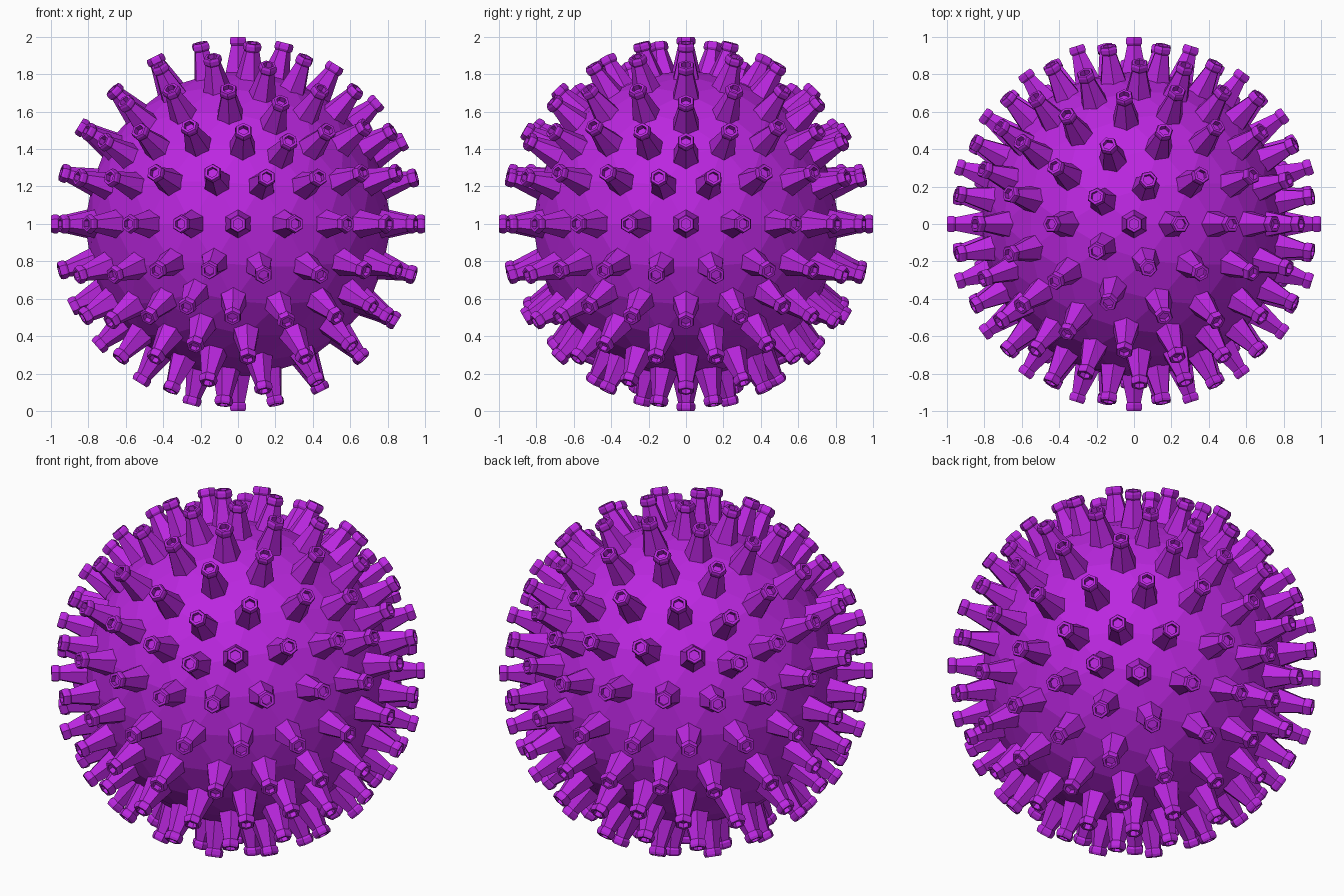
import bpy, bmesh, math
from mathutils import Vector, Matrix

if "Cube" in bpy.data.objects:
    bpy.data.objects.remove(bpy.data.objects["Cube"])

CENTRE = Vector((0, 0, 1))
mat = bpy.data.materials.new("purple")
mat.diffuse_color = (0.50, 0.02, 0.75, 1)
mat.use_nodes = True
mat.node_tree.nodes["Principled BSDF"].inputs["Base Color"].default_value = mat.diffuse_color


def make_object(name, bm):
    bmesh.ops.recalc_face_normals(bm, faces=bm.faces[:])
    me = bpy.data.meshes.new(name)
    bm.to_mesh(me)
    bm.free()
    me.materials.append(mat)
    ob = bpy.data.objects.new(name, me)
    bpy.context.collection.objects.link(ob)
    return ob


# Round core: faceted ball
bm = bmesh.new()
bmesh.ops.create_icosphere(bm, subdivisions=3, radius=0.82,
                           matrix=Matrix.Translation(CENTRE))
directions = [(v.co - CENTRE).normalized() for v in bm.verts]
make_object("core", bm)

# Spike profile: (radius, distance from centre), flared rim and hollow tip
PROFILE = [(0.08, 0.79), (0.042, 0.955), (0.050, 0.966), (0.050, 0.987),
           (0.044, 1.0), (0.029, 1.0), (0.029, 0.97)]
SIDES = 6


def add_spike(bm, direction):
    rot = direction.to_track_quat('Z', 'Y').to_matrix()
    rings = []
    for r, h in PROFILE:
        ring = []
        for i in range(SIDES):
            a = math.tau * i / SIDES + math.pi / 6
            p = Vector((r * math.cos(a), r * math.sin(a), h))
            ring.append(bm.verts.new(CENTRE + rot @ p))
        rings.append(ring)
    for lo, hi in zip(rings, rings[1:]):
        for i in range(SIDES):
            j = (i + 1) % SIDES
            bm.faces.new((lo[i], lo[j], hi[j], hi[i]))
    bm.faces.new(rings[0][::-1])
    bm.faces.new(rings[-1])


# One spike on every vertex of the core
bm = bmesh.new()
for d in directions:
    add_spike(bm, d)
make_object("spikes", bm)
